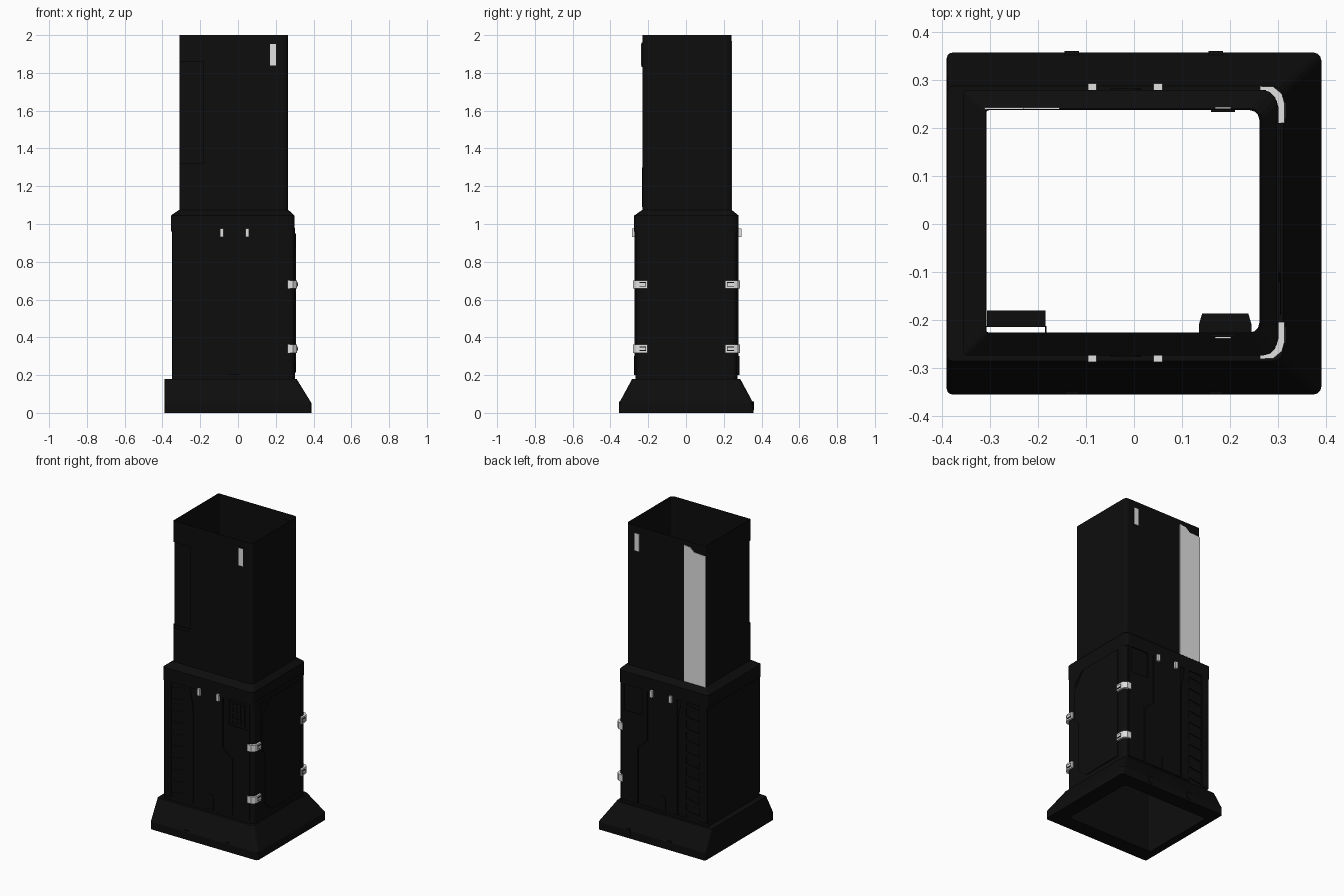
import bpy, bmesh, math

if "Cube" in bpy.data.objects:
    bpy.data.objects.remove(bpy.data.objects["Cube"], do_unlink=True)


def material(name, v):
    m = bpy.data.materials.new(name)
    m.use_nodes = True
    m.diffuse_color = (v, v, v, 1)
    bsdf = next(n for n in m.node_tree.nodes if n.type == "BSDF_PRINCIPLED")
    bsdf.inputs["Base Color"].default_value = (v, v, v, 1)
    return m


BLACK = material("matte black", 0.004)
PALE = material("pale grey", 0.75)
MID_Y = 0.003   # centre of the tower body in y


def finish(name, bm, mat):
    bmesh.ops.recalc_face_normals(bm, faces=bm.faces)
    me = bpy.data.meshes.new(name)
    bm.to_mesh(me)
    bm.free()
    me.materials.append(mat)
    ob = bpy.data.objects.new(name, me)
    bpy.context.scene.collection.objects.link(ob)
    return ob


def outline(x0, x1, y0, y1, c, d, notch=None):
    """Rectangle with corners rounded by c at +x and by d at -x."""
    pts = []
    corners = [(x1, y0, c, -90), (x1, y1, c, 0), (x0, y1, d, 90), (x0, y0, d, 180)]
    for x, y, r, a in corners:
        if notch and a == 180:
            nx, ny = notch
            pts += [(x0, ny), (nx, ny), (nx, y0)]
            continue
        cx = x - r if x == x1 else x + r
        cy = y - r if y == y1 else y + r
        for i in range(4):
            t = math.radians(a + 30 * i)
            pts.append((cx + r * math.cos(t), cy + r * math.sin(t)))
    return pts


def tube(name, sections, mat=BLACK):
    """Closed ring: sections run up the outside and down the inside."""
    bm = bmesh.new()
    rings = [[bm.verts.new((x, y, z)) for x, y in pts] for z, pts in sections]
    for a, b in zip(rings, rings[1:] + rings[:1]):
        n = len(a)
        for i in range(n):
            j = (i + 1) % n
            bm.faces.new((a[i], a[j], b[j], b[i]))
    return finish(name, bm, mat)


def prism(name, pts, lo, hi, axis="y", mat=BLACK):
    """Polygon extruded along one axis."""
    place = {"x": lambda p, d: (d, p[0], p[1]),
             "y": lambda p, d: (p[0], d, p[1]),
             "z": lambda p, d: (p[0], p[1], d)}[axis]
    bm = bmesh.new()
    a = [bm.verts.new(place(p, lo)) for p in pts]
    b = [bm.verts.new(place(p, hi)) for p in pts]
    bm.faces.new(a)
    bm.faces.new(b)
    for i in range(len(a)):
        j = (i + 1) % len(a)
        bm.faces.new((a[i], a[j], b[j], b[i]))
    return finish(name, bm, mat)


def rect(u0, u1, v0, v1):
    return [(u0, v0), (u1, v0), (u1, v1), (u0, v1)]


# Skirt base, upright on -x and sloped elsewhere
hole = outline(-0.34, 0.29, -0.255, 0.26, 0.025, 0.01)
foot = outline(-0.39, 0.39, -0.355, 0.357, 0.016, 0.012)
tube("base_skirt", [
    (0, foot), (0.05, foot),
    (0.18, outline(-0.388, 0.31, -0.285, 0.287, 0.02, 0.01)),
    (0.18, hole), (0, hole)])

# Lower body
wall = outline(-0.35, 0.301, -0.267, 0.272, 0.03, 0.008)
tube("lower_body", [(0.17, wall), (0.98, wall), (0.98, hole), (0.17, hole)])

# Shoulder collar
rim = outline(-0.355, 0.298, -0.274, 0.279, 0.03, 0.008)
top = outline(-0.312, 0.266, -0.231, 0.241, 0.022, 0.008)
inner = outline(-0.308, 0.261, -0.226, 0.237, 0.02, 0.006)
tube("shoulder_collar", [(0.96, rim), (1.045, rim), (1.075, top),
                         (1.075, inner), (1.04, hole), (0.96, hole)])

# Upper shaft with a recessed front corner, and its full-section parts
notched = outline(-0.31, 0.265, -0.23, 0.24, 0.022, 0.006, (-0.185, -0.215))
notched_in = outline(-0.307, 0.262, -0.227, 0.237, 0.02, 0.004, (-0.182, -0.212))
full = outline(-0.31, 0.265, -0.23, 0.24, 0.022, 0.006)
full_in = outline(-0.307, 0.262, -0.227, 0.237, 0.02, 0.004)
for name, z0, z1, out, ins in (("shaft_foot", 1.05, 1.32, full, full_in),
                               ("shaft_wall", 1.32, 1.86, notched, notched_in),
                               ("shaft_crown", 1.86, 2.0, full, full_in)):
    tube(name, [(z0, out), (z1, out), (z1, ins), (z0, ins)])
prism("corner_pocket", rect(-0.306, -0.184, 1.06, 1.87), -0.214, -0.18)
prism("corner_panel", rect(-0.305, -0.19, 1.09, 1.30), -0.233, -0.228)

# Pale plate up the back
prism("back_plate", [(-0.311, 1.06), (-0.155, 1.06), (-0.155, 1.97), (-0.2, 1.965),
                     (-0.23, 1.94), (-0.311, 1.935)], 0.238, 0.243, mat=PALE)

# Details repeated on front and back
for s, side in ((-1, "front"), (1, "back")):
    def at(d):
        return MID_Y + s * d

    # Body panels
    prism(side + "_centre_panel",
          [(-0.13, 0.2), (0.15, 0.2), (0.15, 0.57), (0.08, 0.63), (0.08, 0.96),
           (-0.13, 0.96)], at(0.265), at(0.276))
    prism(side + "_side_panel",
          [(0.157, 0.2), (0.275, 0.2), (0.275, 0.79), (0.125, 0.79), (0.125, 0.96),
           (0.087, 0.96), (0.087, 0.634), (0.157, 0.575)], at(0.265), at(0.276))
    prism(side + "_side_panel_top", rect(0.255, 0.275, 0.79, 0.96), at(0.265), at(0.276))
    prism(side + "_arch", [(-0.05, 0.2), (0.015, 0.2), (0.015, 0.28), (0.0, 0.3),
                           (-0.035, 0.3), (-0.05, 0.28)], at(0.27), at(0.279))
    # Louvre strip and its frame
    prism(side + "_strip_edge", rect(-0.347, -0.295, 0.2, 0.96), at(0.265), at(0.276))
    prism(side + "_strip_rail", [(-0.195, 0.2), (-0.137, 0.2), (-0.137, 0.83),
                                 (-0.16, 0.96), (-0.195, 0.96)], at(0.265), at(0.276))
    for i in range(10):
        z = 0.21 + i * 0.077
        prism(side + "_louvre", [(-0.295, z), (-0.195, z + 0.015), (-0.195, z + 0.04),
                                 (-0.295, z + 0.025)], at(0.265), at(0.274))
    # Small latches under the collar
    for x in (-0.087, 0.05):
        prism(side + "_latch", rect(x - 0.009, x + 0.009, 0.93, 0.975),
              at(0.272), at(0.29), mat=PALE)
    # Lamp slot near the top
    prism(side + "_lamp_frame", rect(0.16, 0.21, 1.83, 1.96), at(0.23), at(0.238))
    prism(side + "_lamp", rect(0.169, 0.202, 1.838, 1.952), at(0.232), at(0.241), mat=PALE)
    # Base tabs
    for x in (-0.13, 0.17):
        prism(side + "_base_tab", rect(x - 0.015, x + 0.015, 0.015, 0.06),
              at(0.34), at(0.357))
    # Clips wrapped round the +x corner
    for z in (0.34, 0.68):
        path = [(0.262, 0.284), (0.29, 0.283), (0.308, 0.268), (0.313, 0.25),
                (0.313, 0.207), (0.298, 0.207), (0.298, 0.245), (0.285, 0.262),
                (0.262, 0.268)]
        prism(side + "_corner_clip", [(x, at(y)) for x, y in path],
              z - 0.022, z + 0.022, "z", PALE)
        prism(side + "_clip_slot_edge", [(at(y), w) for y, w in
              rect(0.215, 0.25, z - 0.012, z + 0.012)], 0.312, 0.315, "x", BLACK)
        prism(side + "_clip_slot", [(at(y), w) for y, w in
              rect(0.217, 0.25, z - 0.007, z + 0.007)], 0.312, 0.317, "x", PALE)

# Vent grille on the front
prism("vent_housing", [(0.135, -0.26), (0.135, -0.21), (0.142, -0.186),
                       (0.238, -0.186), (0.245, -0.21), (0.245, -0.26)], 0.8, 0.95, "z")
for i in range(4):
    prism("vent_bar", rect(0.135 + i * 0.03, 0.15 + i * 0.03, 0.805, 0.945), -0.273, -0.262)
for i in range(3):
    prism("vent_slat", rect(0.13, 0.25, 0.825 + i * 0.045, 0.84 + i * 0.045), -0.271, -0.262)

# Raised door panel on the +x face
prism("door_panel", [(-0.15, 0.27), (-0.08, 0.215), (0.21, 0.215), (0.21, 0.95),
                     (-0.1, 0.95), (-0.19, 0.84), (-0.19, 0.64), (-0.15, 0.6)],
      0.298, 0.306, "x")
prism("door_corner", [(-0.19, 0.87), (-0.12, 0.95), (-0.19, 0.95)], 0.298, 0.305, "x")
